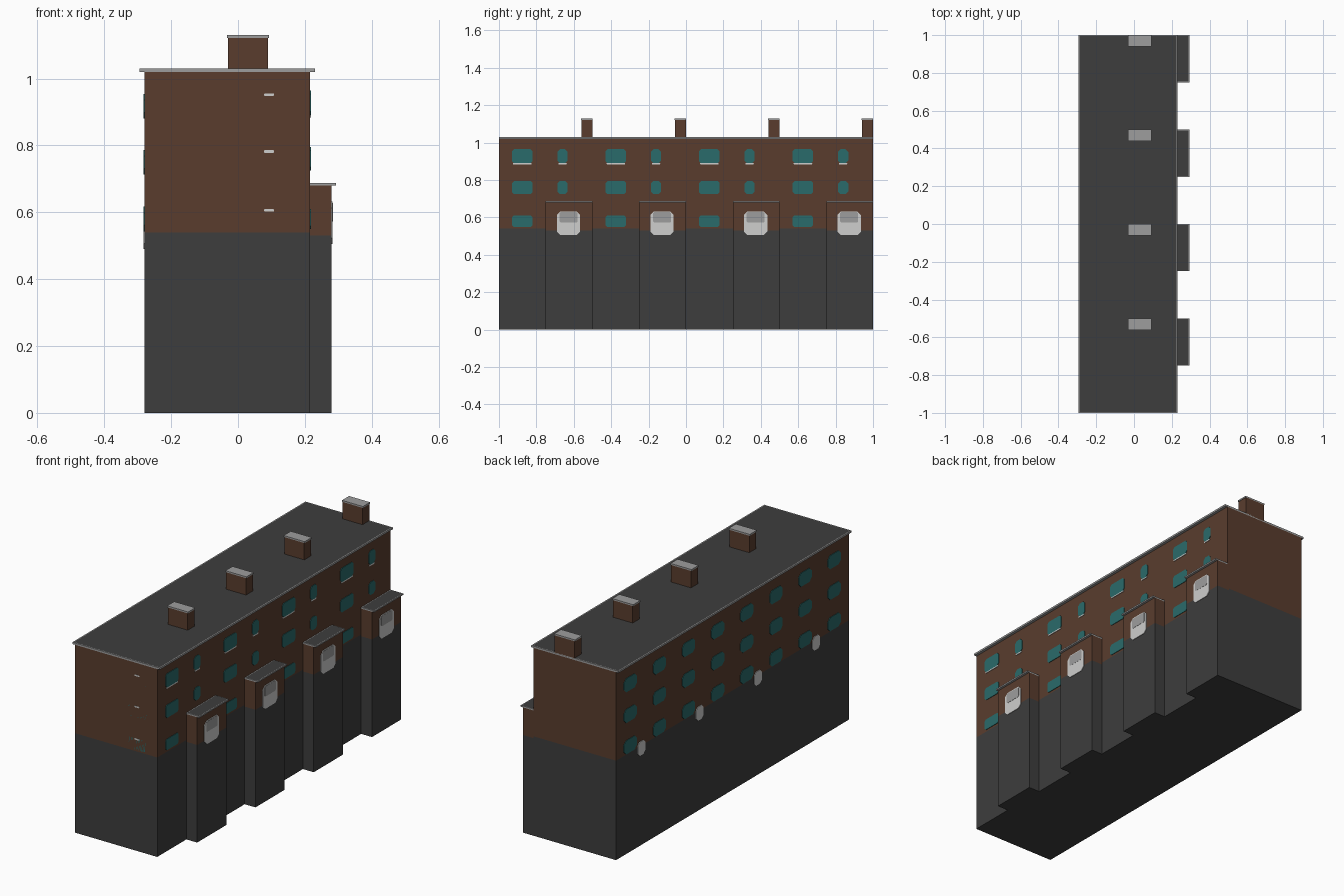
import bpy, bmesh
from mathutils import Vector

if "Cube" in bpy.data.objects:
    bpy.data.objects.remove(bpy.data.objects["Cube"])


def material(name, rgb):
    m = bpy.data.materials.new(name)
    m.diffuse_color = (*rgb, 1)
    m.use_nodes = True
    m.node_tree.nodes["Principled BSDF"].inputs["Base Color"].default_value = m.diffuse_color
    return m


GREY = material("dark grey", (0.047, 0.047, 0.047))
BRICK = material("brown brick", (0.100, 0.046, 0.027))
TEAL = material("teal glass", (0.023, 0.145, 0.145))
WHITE = material("white paint", (0.62, 0.62, 0.61))
TRIM = material("light grey trim", (0.34, 0.34, 0.34))


def finish(name, bm, mats):
    bmesh.ops.recalc_face_normals(bm, faces=bm.faces)
    me = bpy.data.meshes.new(name)
    bm.to_mesh(me)
    bm.free()
    for m in mats:
        me.materials.append(m)
    ob = bpy.data.objects.new(name, me)
    bpy.context.collection.objects.link(ob)
    return ob


def box_mesh(lo, hi):
    bm = bmesh.new()
    bmesh.ops.create_cube(bm, size=1)
    lo, hi = Vector(lo), Vector(hi)
    for v in bm.verts:
        v.co = Vector([(lo[i] + hi[i]) / 2 + v.co[i] * (hi[i] - lo[i]) for i in range(3)])
    return bm


def wall_block(name, lo, hi, split):
    """Block that is grey below the split height and brick above it."""
    bm = box_mesh(lo, hi)
    bmesh.ops.bisect_plane(bm, geom=bm.verts[:] + bm.edges[:] + bm.faces[:],
                           plane_co=(0, 0, split), plane_no=(0, 0, 1))
    for f in bm.faces:
        f.material_index = int(f.calc_center_median().z > split)
    return finish(name, bm, [GREY, BRICK])


def roof_slab(name, lo, hi, border):
    """Light edged slab with a dark inset top."""
    bm = box_mesh(lo, hi)
    bm.normal_update()
    top = max(bm.faces, key=lambda f: f.calc_center_median().z)
    bmesh.ops.inset_region(bm, faces=[top], thickness=border)
    top.material_index = 1
    return finish(name, bm, [TRIM, GREY])


def plates(name, side, wall, rects, mat, depth=0.003, corner=0.25):
    """Thin clipped-corner plates; rects are (centre along wall, width, z0, z1)."""
    bm = bmesh.new()
    for c, w, z0, z1 in rects:
        k = corner * min(w, z1 - z0)
        a, b = c - w / 2, c + w / 2
        outline = [(a + k, z0), (b - k, z0), (b, z0 + k), (b, z1 - k),
                   (b - k, z1), (a + k, z1), (a, z1 - k), (a, z0 + k)]
        axis, sign = side
        pts = [((wall, u, z) if axis == "x" else (u, wall, z)) for u, z in outline]
        face = bm.faces.new([bm.verts.new(p) for p in pts])
        out = Vector((sign, 0, 0)) if axis == "x" else Vector((0, sign, 0))
        ext = bmesh.ops.extrude_face_region(bm, geom=[face])
        for v in ext["geom"]:
            if isinstance(v, bmesh.types.BMVert):
                v.co += out * depth
    return finish(name, bm, [mat])


X0, X1, XB = -0.28, 0.215, 0.28
starts = [-0.75, -0.25, 0.25, 0.75]
rows = [(0.55, 0.61), (0.725, 0.795), (0.89, 0.965)]

# Main terrace block and flat roof
wall_block("terrace_walls", (X0, -1, 0), (X1, 1, 1.02), 0.54)
roof_slab("main_roof", (-0.295, -1, 1.02), (0.23, 1, 1.03), 0.008)

# Projecting rear wings with roofs, and chimneys
for i, y in enumerate(starts):
    wall_block(f"wing_{i}", (X1 - 0.01, y, 0), (XB, y + 0.25, 0.68), 0.53)
    roof_slab(f"wing_roof_{i}", (X1, y, 0.68), (0.293, y + 0.25, 0.688), 0.006)
    c = y + 0.19
    finish(f"chimney_{i}", box_mesh((-0.03, c, 1.025), (0.09, c + 0.06, 1.122)), [BRICK])
    finish(f"chimney_cap_{i}", box_mesh((-0.033, c - 0.001, 1.122), (0.093, c + 0.06, 1.13)), [TRIM])

# Windows on the wing side
wide = [-0.875 + 0.5 * i for i in range(4)]
narrow = [-0.66 + 0.5 * i for i in range(4)]
plates("wide_windows", ("x", 1), X1, [(y, 0.11, a, b) for y in wide for a, b in rows], TEAL, corner=0.15)
plates("narrow_windows", ("x", 1), X1, [(y, 0.055, a, b) for y in narrow for a, b in rows[1:]], TEAL)
plates("window_sills", ("x", 1), X1,
       [(y, w, 0.884, 0.891) for ys, w in ((wide, 0.1), (narrow, 0.045)) for y in ys], WHITE)

# White wing windows with a grey upper sash
plates("wing_windows", ("x", 1), XB, [(y + 0.122, 0.125, 0.505, 0.632) for y in starts], WHITE, corner=0.15)
plates("wing_sashes", ("x", 1), XB, [(y + 0.122, 0.095, 0.572, 0.628) for y in starts], TRIM, 0.004, 0.1)

# Windows and doors on the street side
street = [-0.87 + 0.25 * i for i in range(8)]
plates("street_windows", ("x", -1), X0,
       [(y, 0.11, z - 0.037, z + 0.037) for y in street for z in (0.58, 0.75, 0.917)], TEAL)
plates("street_doors", ("x", -1), X0, [(y + 0.035, 0.065, 0.49, 0.565) for y in starts], WHITE)

# End wall windows with pale heads
plates("end_windows", ("y", -1), -0.997,
       [(0.093, 0.115, a, b) for a, b in ((0.548, 0.61), (0.725, 0.785), (0.897, 0.955))], TEAL, corner=0.2)
plates("end_window_heads", ("y", -1), -0.997,
       [(0.093, 0.03, z, z + 0.008) for z in (0.602, 0.778, 0.948)], WHITE, 0.004)
